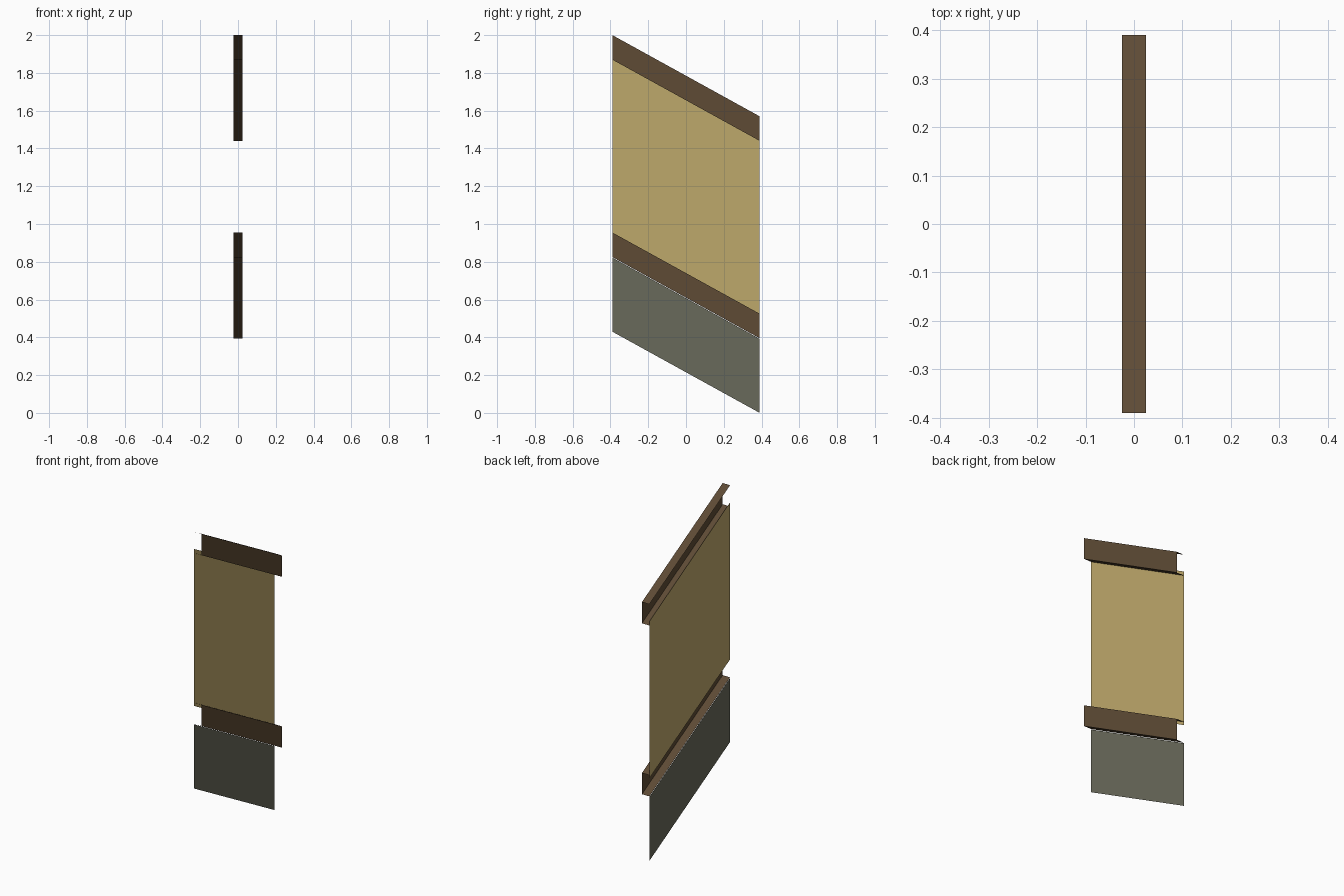
import bpy, bmesh

if "Cube" in bpy.data.objects:
    bpy.data.objects.remove(bpy.data.objects["Cube"])

HALF_LEN = 0.39      # half the run along y
DROP = 0.43          # fall in height from front to back
HALF_W = 0.025       # half the rail width


def material(name, rgb):
    """Flat colour from 0-255 sRGB, stored as linear."""
    lin = [((c / 255 + 0.055) / 1.055) ** 2.4 for c in rgb]
    m = bpy.data.materials.new(name)
    m.diffuse_color = (*lin, 1)
    m.use_nodes = True
    m.node_tree.nodes["Principled BSDF"].inputs["Base Color"].default_value = m.diffuse_color
    return m


def sloped_strip(name, profile, mat):
    """Sweep an open x-z profile along y, sheared down the slope."""
    bm = bmesh.new()
    front = [bm.verts.new((x, -HALF_LEN, z)) for x, z in profile]
    back = [bm.verts.new((x, HALF_LEN, z - DROP)) for x, z in profile]
    for i in range(len(profile) - 1):
        bm.faces.new((front[i], front[i + 1], back[i + 1], back[i]))
    mesh = bpy.data.meshes.new(name)
    bm.to_mesh(mesh)
    bm.free()
    mesh.materials.append(mat)
    obj = bpy.data.objects.new(name, mesh)
    bpy.context.collection.objects.link(obj)
    return obj


wood = material("dark_brown_wood", (94, 75, 53))
plaster = material("tan_plaster", (190, 168, 107))
stone = material("grey_green_base", (105, 106, 91))

# Channel-shaped rails: top, outer side and bottom, open behind and at the ends
for name, top, bottom in (("upper_rail", 2.0, 1.87), ("lower_rail", 0.955, 0.825)):
    sloped_strip(name, [(-HALF_W, top), (HALF_W, top),
                        (HALF_W, bottom), (-HALF_W, bottom)], wood)

# Thin wall panels on the rear plane of the rails
sloped_strip("wall_panel", [(-HALF_W, 1.895), (-HALF_W, 0.935)], plaster)
sloped_strip("base_panel", [(-HALF_W, 0.822), (-HALF_W, 0.43)], stone)
